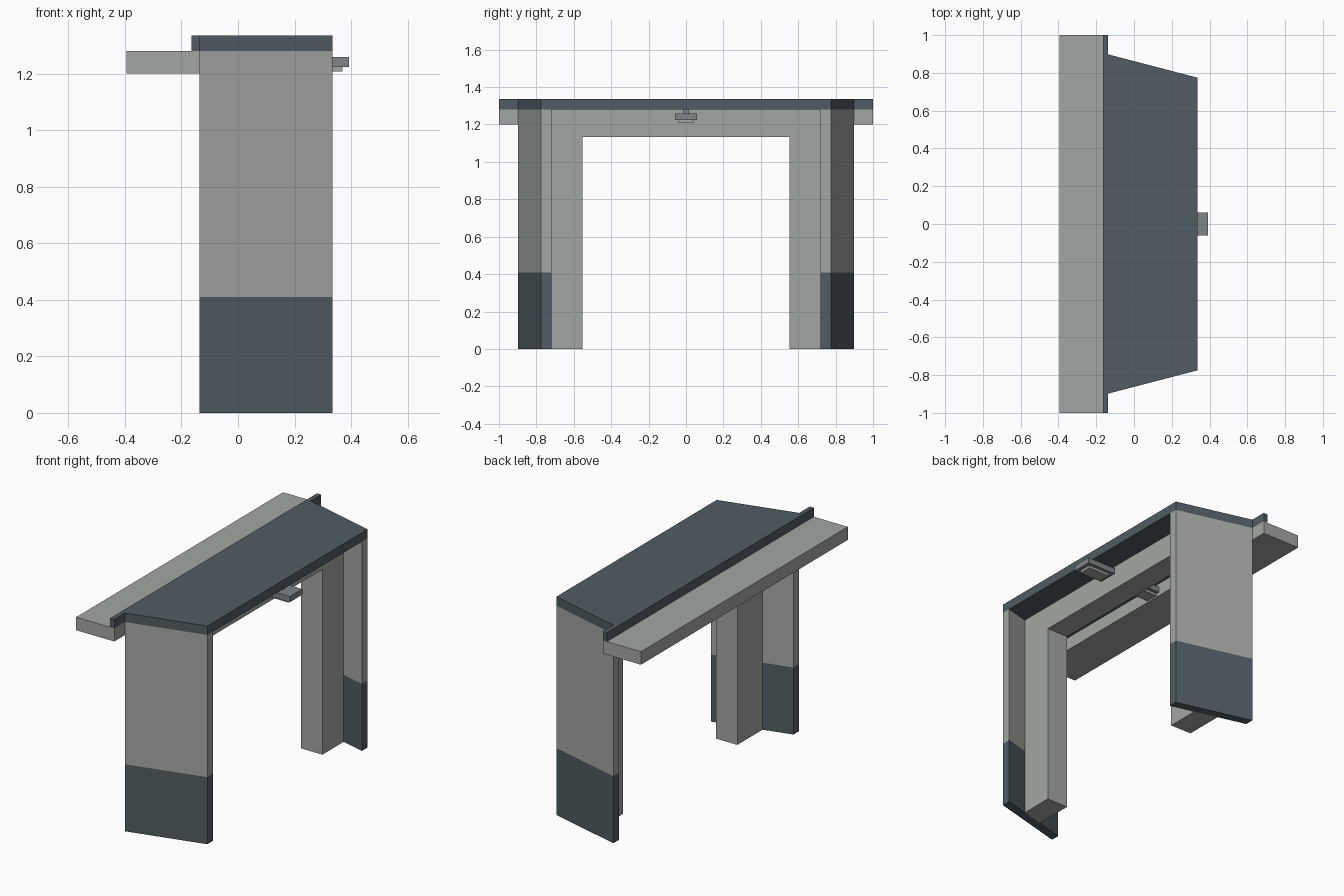
import bpy, bmesh

if "Cube" in bpy.data.objects:
    bpy.data.objects.remove(bpy.data.objects["Cube"])


def material(name, rgb):
    m = bpy.data.materials.new(name)
    m.diffuse_color = (*rgb, 1)
    m.use_nodes = True
    m.node_tree.nodes["Principled BSDF"].inputs["Base Color"].default_value = m.diffuse_color
    return m


LIGHT = material("pale grey", (0.365, 0.39, 0.36))
DARK = material("slate blue", (0.08, 0.108, 0.125))
METAL = material("mid grey", (0.21, 0.24, 0.25))


def prism(name, outline, levels, mats):
    """Extrude an xy outline through z levels, one material per storey."""
    bm = bmesh.new()
    rings = [[bm.verts.new((x, y, z)) for x, y in outline] for z in levels]
    n = len(outline)
    bm.faces.new(rings[0])
    bm.faces.new(rings[-1]).material_index = len(mats) - 1
    for s in range(len(levels) - 1):
        for i in range(n):
            j = (i + 1) % n
            f = bm.faces.new((rings[s][i], rings[s][j], rings[s + 1][j], rings[s + 1][i]))
            f.material_index = s
    bmesh.ops.recalc_face_normals(bm, faces=bm.faces)
    me = bpy.data.meshes.new(name)
    bm.to_mesh(me)
    bm.free()
    for m in mats:
        me.materials.append(m)
    ob = bpy.data.objects.new(name, me)
    bpy.context.collection.objects.link(ob)
    return ob


def box(name, x0, x1, y, z0, z1, mat):
    return prism(name, [(x0, -y), (x1, -y), (x1, y), (x0, y)], [z0, z1], [mat])


# Splayed side panels with dark bases
XB, XF, YB, YF, T = -0.137, 0.335, 0.898, 0.775, 0.055
TOP, ROOF = 1.28, 1.335


def inner_y(x):
    return YB + (YF - YB) * (x - XB) / (XF - XB) - T


for side, s in (("left", -1), ("right", 1)):
    prism(side + "_panel",
          [(XB, s * YB), (XF, s * YF), (XF, s * (YF - T)), (XB, s * (YB - T))],
          [0, 0.41, TOP], [DARK, LIGHT])

# Tapered roof with a full-width rear lip
prism("roof",
      [(-0.165, -1), (XB, -1), (XB, -YB), (XF, -YF), (XF, YF), (XB, YB), (XB, 1), (-0.165, 1)],
      [TOP, ROOF], [DARK])

# Rear shelf
box("rear_shelf", -0.395, XB, 1.0, 1.20, TOP, LIGHT)

# Inner portal: posts reaching the panels, and a lintel
P0, P1, PY = 0.04, 0.184, 0.553
for side, s in (("left", -1), ("right", 1)):
    prism(side + "_post",
          [(P0, s * PY), (P1, s * PY), (P1, s * inner_y(P1)), (P0, s * inner_y(P0))],
          [0, TOP], [LIGHT])
box("lintel", P0, P1, PY, 1.133, TOP, LIGHT)

# Hanging lamps on both sides of the lintel
for name, cx in (("front_lamp", 0.295), ("rear_lamp", -0.06)):
    box(name + "_stem", cx - 0.015, cx + 0.015, 0.015, 1.258, TOP, METAL)
    box(name + "_body", cx - 0.098, cx + 0.098, 0.06, 1.223, 1.258, METAL)
    box(name + "_lens", cx - 0.075, cx + 0.075, 0.04, 1.207, 1.223, LIGHT)
